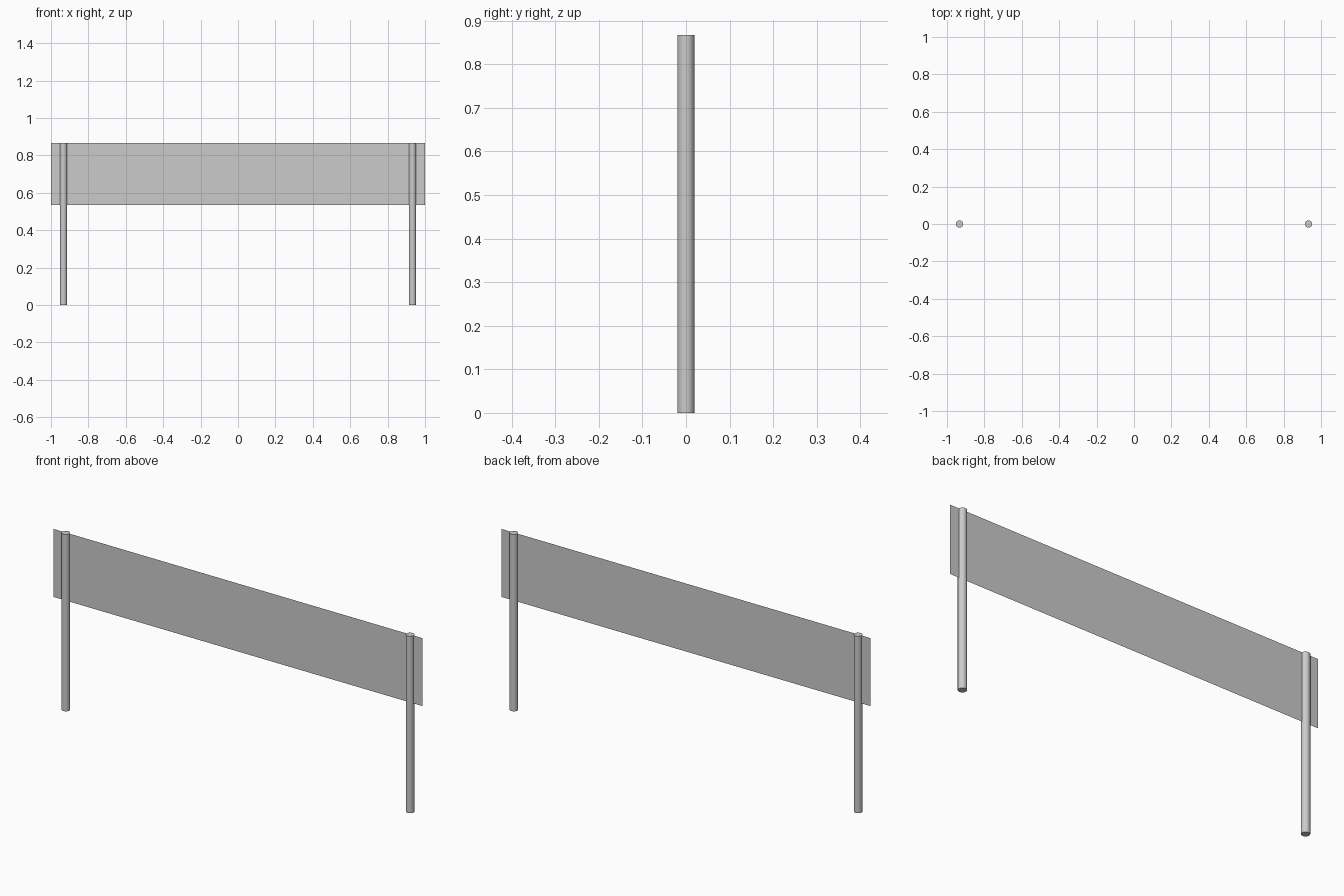
import bpy
import math

cube = bpy.data.objects.get("Cube")
if cube:
    bpy.data.objects.remove(cube, do_unlink=True)

LENGTH, HEIGHT = 2.0, 0.867
PANEL_HEIGHT = 0.333
POST_X, POST_RADIUS = 0.933, 0.0195


def make_material(name, color):
    mat = bpy.data.materials.new(name)
    mat.use_nodes = True
    mat.diffuse_color = color
    mat.node_tree.nodes["Principled BSDF"].inputs["Base Color"].default_value = color
    return mat


grey = make_material("light grey", (0.6, 0.6, 0.6, 1.0))


def finish(name):
    obj = bpy.context.object
    obj.name = name
    obj.data.materials.append(grey)
    return obj


# Round posts, standing on the ground at both ends
for side, name in ((-1, "right_post"), (1, "left_post")):
    bpy.ops.mesh.primitive_cylinder_add(
        vertices=16, radius=POST_RADIUS, depth=HEIGHT,
        location=(side * POST_X, 0, HEIGHT / 2))
    finish(name)
    bpy.ops.object.shade_smooth_by_angle(angle=math.radians(40))

# Thin upright sheet running through the middle of the posts
bpy.ops.mesh.primitive_plane_add(
    size=1, location=(0, 0, HEIGHT - PANEL_HEIGHT / 2),
    rotation=(math.radians(90), 0, 0))
panel = finish("panel")
panel.scale = (LENGTH, PANEL_HEIGHT, 1)
bpy.ops.object.transform_apply(location=False, rotation=True, scale=True)
